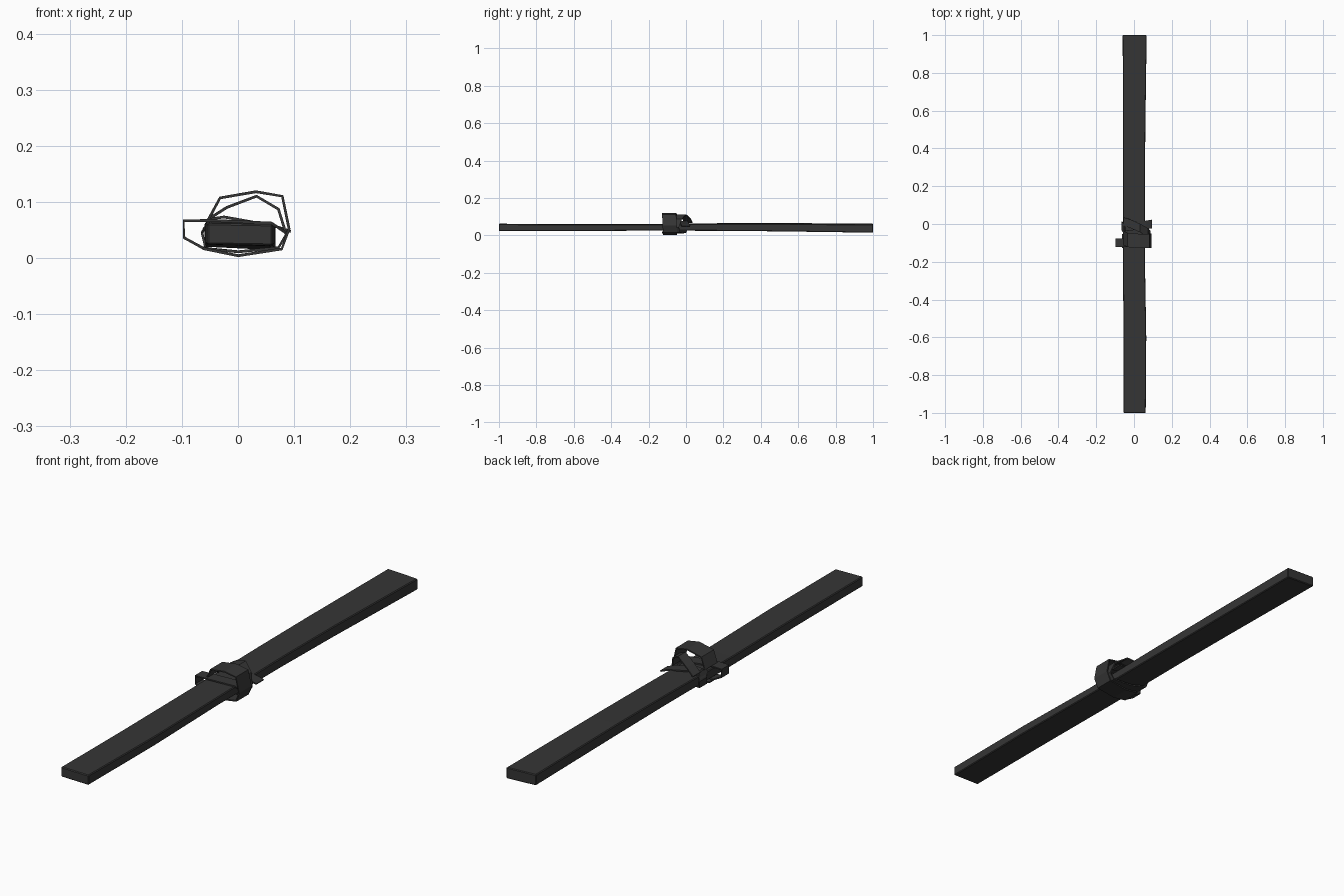
import bpy, bmesh
from mathutils import Vector

black = bpy.data.materials.new("charcoal leather")
black.diffuse_color = (0.036, 0.036, 0.036, 1)


def make(name, rings, closed=False):
    """Skin a row of four-sided rings and cap the ends."""
    bm = bmesh.new()
    rows = [[bm.verts.new(p) for p in ring] for ring in rings]
    for a, b in zip(rows, rows[1:]):
        for i in range(4):
            j = (i + 1) % 4
            bm.faces.new((a[i], a[j], b[j], b[i]))
    bm.faces.new(rows[0])
    bm.faces.new(rows[-1])
    bmesh.ops.recalc_face_normals(bm, faces=bm.faces)
    me = bpy.data.meshes.new(name)
    bm.to_mesh(me)
    bm.free()
    me.materials.append(black)
    ob = bpy.data.objects.new(name, me)
    bpy.context.collection.objects.link(ob)
    return ob


# Long flat bar: y, left x, right x, top left z, top right z, bottom left z, bottom right z
stations = [
    (-1.0, -0.055, 0.062, 0.062, 0.060, 0.024, 0.022),
    (-0.6, -0.055, 0.065, 0.061, 0.058, 0.024, 0.023),
    (-0.2, -0.059, 0.058, 0.060, 0.057, 0.025, 0.025),
    (0.2, -0.058, 0.058, 0.065, 0.062, 0.026, 0.024),
    (0.5, -0.058, 0.060, 0.066, 0.062, 0.024, 0.021),
    (1.0, -0.060, 0.067, 0.062, 0.057, 0.020, 0.014),
]
bar = make("long_bar", [[(l, y, tl), (r, y, tr), (r, y, br), (l, y, bl)]
                        for y, l, r, tl, tr, bl, br in stations])
bev = bar.modifiers.new("soft_edges", 'BEVEL')
bev.width = 0.003
bev.segments = 1


def ribbon(name, pts, width, thick=0.005):
    """Flat band whose width runs along y, following a path that winds round the bar."""
    pts = [Vector(p) for p in pts]
    rings = []
    for i, p in enumerate(pts):
        t = pts[min(i + 1, len(pts) - 1)] - pts[max(i - 1, 0)]
        n = Vector((-t.z, 0, t.x)).normalized() * thick / 2
        w = Vector((0, width / 2, 0))
        rings.append([p - w - n, p + w - n, p + w + n, p - w + n])
    return make(name, rings)


# Large loop: rises over the bar, passes under it and folds back at the left
ribbon("large_loop", [
    (-0.053, -0.075, 0.068), (-0.032, -0.085, 0.107), (0.032, -0.09, 0.118),
    (0.079, -0.09, 0.110), (0.091, -0.088, 0.052), (0.078, -0.085, 0.016),
    (0.0, -0.085, 0.004), (-0.063, -0.09, 0.017)], 0.075)
ribbon("left_fold", [
    (-0.02, -0.095, 0.012), (-0.063, -0.1, 0.018), (-0.096, -0.1, 0.036),
    (-0.097, -0.1, 0.066), (-0.05, -0.1, 0.067), (0.06, -0.085, 0.062),
    (0.085, -0.07, 0.045)], 0.045)

# Smaller arch leaning toward the back
ribbon("small_arch", [
    (-0.053, 0.012, 0.069), (-0.02, 0.002, 0.090), (0.033, -0.022, 0.110),
    (0.072, -0.045, 0.087), (0.086, -0.06, 0.042), (0.072, -0.055, 0.018),
    (0.0, -0.04, 0.011), (-0.058, -0.02, 0.017), (-0.064, -0.01, 0.045),
    (-0.05, -0.03, 0.069)], 0.045)

# Loose end lying across the top and sticking out at the right
ribbon("loose_end", [
    (-0.062, -0.015, 0.05), (-0.045, -0.015, 0.070), (-0.025, -0.012, 0.073),
    (0.065, -0.005, 0.057), (0.094, 0.0, 0.047)], 0.045)
